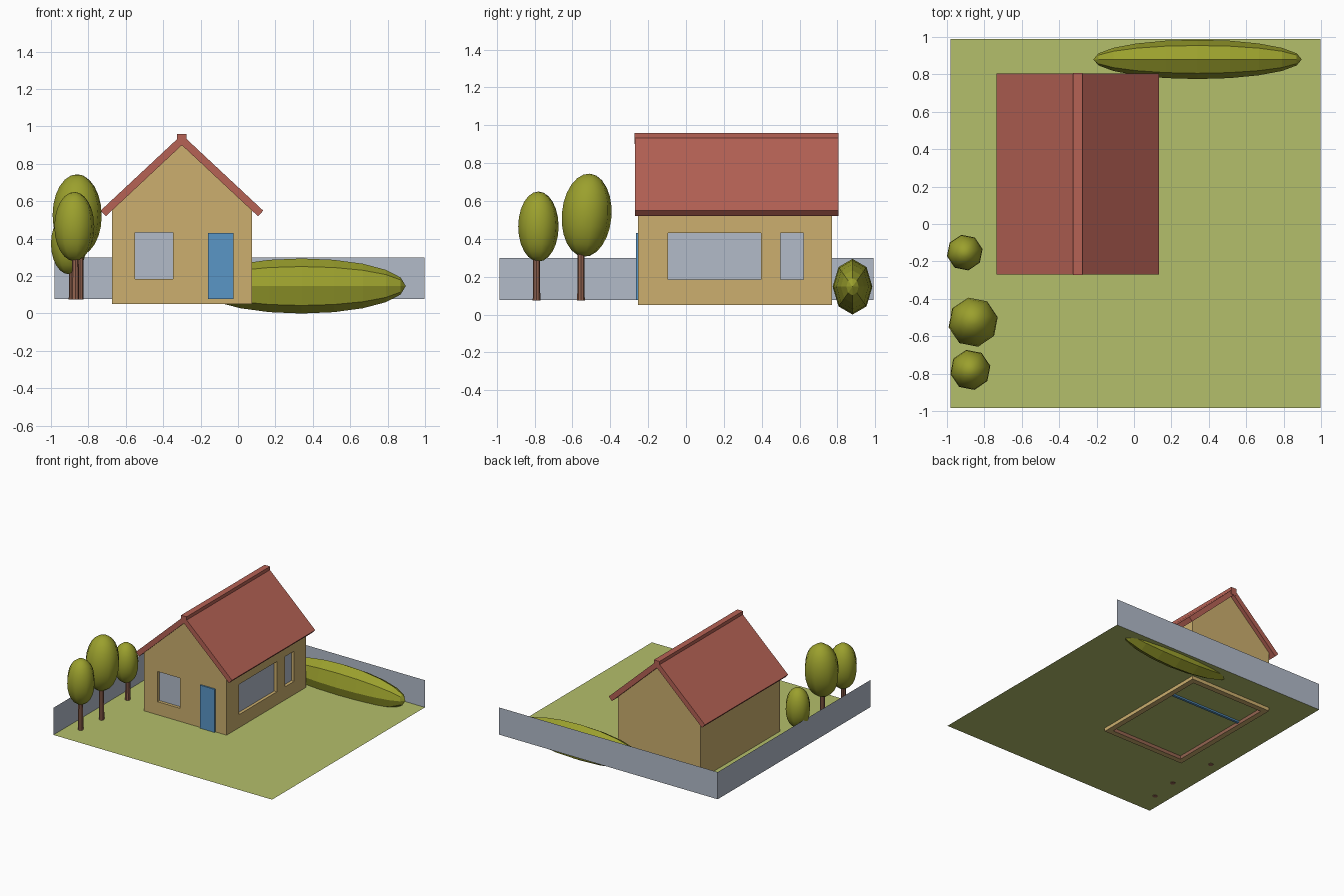
import bpy, bmesh, math
from mathutils import Matrix, Vector

if "Cube" in bpy.data.objects:
    bpy.data.objects.remove(bpy.data.objects["Cube"])


def material(name, r, g, b):
    lin = [((c / 255 + 0.055) / 1.055) ** 2.4 for c in (r, g, b)]
    m = bpy.data.materials.new(name)
    m.diffuse_color = (*lin, 1)
    m.use_nodes = True
    m.node_tree.nodes["Principled BSDF"].inputs["Base Color"].default_value = m.diffuse_color
    return m


WALL = material("sand_wall", 204, 175, 110)
ROOF = material("red_roof", 182, 98, 85)
GRASS = material("grass_green", 180, 191, 107)
LEAF = material("leaf_green", 155, 160, 45)
GREY = material("blue_grey", 178, 187, 201)
DOOR = material("door_blue", 90, 150, 198)
WOOD = material("wood_brown", 148, 100, 80)


def add(name, bm, mat):
    me = bpy.data.meshes.new(name)
    bmesh.ops.recalc_face_normals(bm, faces=bm.faces)
    bm.to_mesh(me)
    bm.free()
    ob = bpy.data.objects.new(name, me)
    bpy.context.collection.objects.link(ob)
    me.materials.append(mat)
    return ob


def box(name, x0, x1, y0, y1, z0, z1, mat):
    bm = bmesh.new()
    bmesh.ops.create_cube(bm, size=1)
    for v in bm.verts:
        v.co = ((x0, x1)[v.co.x > 0], (y0, y1)[v.co.y > 0], (z0, z1)[v.co.z > 0])
    return add(name, bm, mat)


def prism(name, profile, y0, y1, mat):
    """Extrude an x-z profile along y."""
    bm = bmesh.new()
    f = bm.faces.new([bm.verts.new((x, y0, z)) for x, z in profile])
    new = bmesh.ops.extrude_face_region(bm, geom=[f])["geom"]
    bmesh.ops.translate(bm, vec=(0, y1 - y0, 0),
                        verts=[g for g in new if isinstance(g, bmesh.types.BMVert)])
    return add(name, bm, mat)


def quad(name, corners, mat):
    bm = bmesh.new()
    bm.faces.new([bm.verts.new(c) for c in corners])
    return add(name, bm, mat)


def cut(target, cutter):
    mod = target.modifiers.new("cut", 'BOOLEAN')
    mod.operation = 'DIFFERENCE'
    mod.solver = 'EXACT'
    mod.object = cutter
    bpy.context.view_layer.objects.active = target
    bpy.ops.object.modifier_apply(modifier=mod.name)
    bpy.data.objects.remove(cutter)


# Plot: lawn and two fence sides
X0, X1, Y0, Y1, G, F = -0.98, 0.998, -0.985, 0.99, 0.078, 0.30
quad("lawn", [(X0, Y0, G), (X1, Y0, G), (X1, Y1, G), (X0, Y1, G)], GRASS)
quad("back_fence", [(X0, Y1, G), (X1, Y1, G), (X1, Y1, F), (X0, Y1, F)], GREY)
quad("left_fence", [(X0, Y1, G), (X0, Y0, G), (X0, Y0, F), (X0, Y1, F)], GREY)

# House walls: gabled shell, open underneath
CX, HALF, PEAK, SLOPE = -0.30, 0.374, 0.90, 0.934
WY0, WY1, T = -0.253, 0.772, 0.045


def gable(half, peak, z0):
    e = peak - half * SLOPE
    return [(CX - half, z0), (CX + half, z0), (CX + half, e), (CX, peak), (CX - half, e)]


walls = prism("walls", gable(HALF, PEAK, 0.05), WY0, WY1, WALL)
cut(walls, prism("room_cutter", gable(HALF - T, PEAK - 0.04, -0.1), WY0 + T, WY1 - T, WALL))

# Windows: openings in the walls with recessed panes
D, WZ0, WZ1 = 0.025, 0.185, 0.432
RX = CX + HALF
cut(walls, box("cutter", -0.55, -0.348, WY0 - 0.1, WY0 + T + 0.05, WZ0, WZ1, WALL))
box("front_window", -0.56, -0.338, WY0 + D, WY0 + D + 0.008, WZ0 - 0.01, WZ1 + 0.01, GREY)
for name, a, b in (("wide_side_window", -0.095, 0.397), ("narrow_side_window", 0.50, 0.62)):
    cut(walls, box("cutter", RX - T - 0.05, RX + 0.1, a, b, WZ0, WZ1, WALL))
    box(name, RX - D - 0.008, RX - D, a - 0.01, b + 0.01, WZ0 - 0.01, WZ1 + 0.01, GREY)

# Brown lining on the inner wall faces
walls.data.materials.append(WOOD)
for p in walls.data.polygons:
    c = p.center
    if abs(c.x - CX) < HALF - T + 0.002 and WY0 + T - 0.002 < c.y < WY1 - T + 0.002 and p.normal.z > -0.99:
        p.material_index = 1

# Door and inner partition
box("front_door", -0.16, -0.025, WY0 - 0.012, WY0 + 0.02, 0.077, 0.43, DOOR)
box("inner_partition", CX - HALF + T, RX - T, 0.455, 0.475, 0.065, 0.5, DOOR)

# Roof: two sloped slabs as one chevron, plus ridge cap
n = Vector((SLOPE, 1)).normalized() * 0.041
lo = (0.407, PEAK - 0.407 * SLOPE)
hi = (lo[0] + n.x, lo[1] + n.y)
top = PEAK + 0.041 * math.hypot(1, SLOPE)
prism("roof", [(CX, PEAK), (CX + lo[0], lo[1]), (CX + hi[0], hi[1]), (CX, top),
               (CX - hi[0], hi[1]), (CX - lo[0], lo[1])], -0.27, 0.805, ROOF)
box("ridge_cap", CX - 0.025, CX + 0.025, -0.272, 0.807, 0.90, 0.96, ROOF)


# Trees: smooth eight-sided crowns on thin trunks
def tree(name, x, y, r, z0, z1, tx, ty, tilt):
    bm = bmesh.new()
    bmesh.ops.create_uvsphere(bm, u_segments=8, v_segments=12, radius=1)
    bmesh.ops.transform(bm, verts=bm.verts, matrix=(
        Matrix.Translation((x, y, (z0 + z1) / 2)) @ Matrix.Rotation(tilt, 4, 'X')
        @ Matrix.Rotation(0.2, 4, 'Z') @ Matrix.Diagonal((r, r, (z1 - z0) / 2, 1))))
    for f in bm.faces:
        f.smooth = True
    add(name + "_crown", bm, LEAF)
    bm = bmesh.new()
    top_z = z0 + 0.06
    bmesh.ops.create_cone(bm, cap_ends=True, segments=8, radius1=0.02, radius2=0.018,
                          depth=top_z - 0.075,
                          matrix=Matrix.Translation((tx, ty, (top_z + 0.075) / 2)))
    add(name + "_trunk", bm, WOOD)


tree("small_tree", -0.905, -0.153, 0.097, 0.21, 0.535, -0.885, -0.16, 0)
tree("tall_tree", -0.86, -0.525, 0.134, 0.305, 0.745, -0.845, -0.555, -0.08)
tree("front_tree", -0.875, -0.78, 0.109, 0.28, 0.65, -0.87, -0.79, 0)

# Hedge: flat-faced long ellipsoid lying along x
bm = bmesh.new()
bmesh.ops.create_uvsphere(bm, u_segments=8, v_segments=10, radius=1)
bmesh.ops.transform(bm, verts=bm.verts, matrix=(
    Matrix.Translation((0.34, 0.88, 0.147)) @ Matrix.Diagonal((0.557, 0.105, 0.147, 1))
    @ Matrix.Rotation(math.pi / 2, 4, 'Y')))
add("hedge", bm, LEAF)
